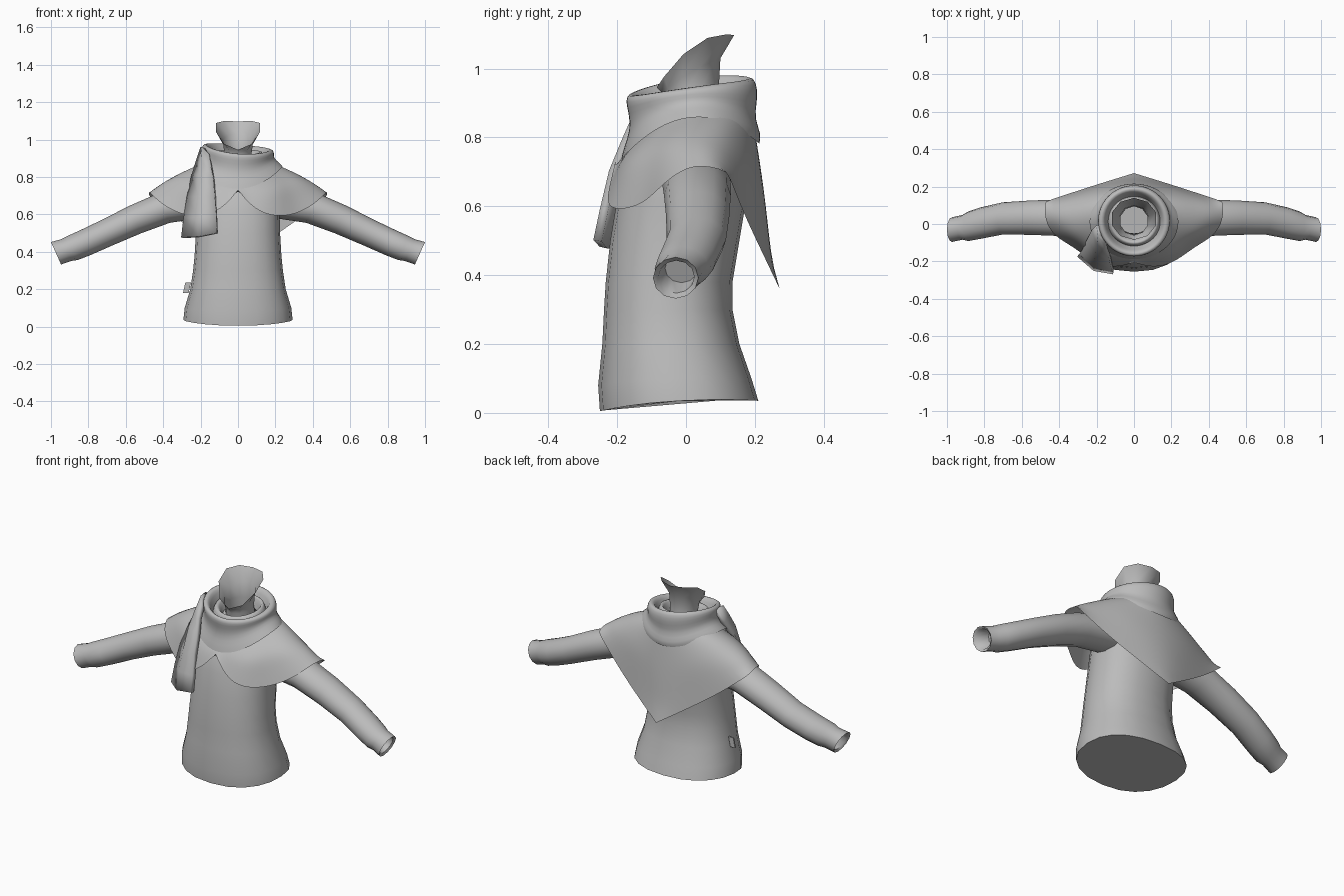
import bpy, bmesh, math
from mathutils import Vector

if "Cube" in bpy.data.objects:
    bpy.data.objects.remove(bpy.data.objects["Cube"])

cloth = bpy.data.materials.new("grey_cloth")
cloth.diffuse_color = (0.5, 0.5, 0.5, 1)
cloth.use_nodes = True
cloth.node_tree.nodes["Principled BSDF"].inputs["Base Color"].default_value = cloth.diffuse_color


def finish(name, bm, subdiv=0, angle=50):
    """Turn a bmesh into a smooth shaded object."""
    me = bpy.data.meshes.new(name)
    bmesh.ops.recalc_face_normals(bm, faces=bm.faces)
    bm.to_mesh(me)
    bm.free()
    me.materials.append(cloth)
    ob = bpy.data.objects.new(name, me)
    bpy.context.collection.objects.link(ob)
    if subdiv:
        mod = ob.modifiers.new("smooth", 'SUBSURF')
        mod.levels = mod.render_levels = subdiv
    bpy.ops.object.select_all(action='DESELECT')
    bpy.context.view_layer.objects.active = ob
    ob.select_set(True)
    if subdiv:
        bpy.ops.object.shade_smooth()
    else:
        bpy.ops.object.shade_smooth_by_angle(angle=math.radians(angle))
    return ob


def loft(rings, closed=True, cap_end=False):
    """Skin a list of equally long point rings."""
    bm = bmesh.new()
    rows = [[bm.verts.new(p) for p in r] for r in rings]
    n = len(rows[0])
    for a, b in zip(rows, rows[1:]):
        for i in range(n if closed else n - 1):
            j = (i + 1) % n
            bm.faces.new((a[i], a[j], b[j], b[i]))
    if cap_end:
        bm.faces.new(rows[-1])
    return bm


def oval(rx, yf, yb, zf, zs, zb, n=24, power=1.0, tilt=0.0):
    """Ring with its own front, side and back heights, starting at the front."""
    pts = []
    for i in range(n):
        t = 2 * math.pi * i / n
        c, s = math.cos(t), math.sin(t)
        z = zs + c * (zf - zb) / 2 + c * c * ((zf + zb) / 2 - zs)
        x = rx * math.copysign(abs(s) ** power, s)
        y = (yf + yb) / 2 - (yb - yf) / 2 * math.copysign(abs(c) ** power, c)
        pts.append((x, y, z - tilt * x))
    return pts


# Torso, top to closed hem: half width, front y, back y, front z, side z, back z
torso = [(.078, -.05, .1, .89, .89, .89), (.12, -.07, .12, .86, .86, .86),
         (.2, -.125, .17, .79, .79, .79), (.23, -.172, .185, .71, .71, .71),
         (.222, -.2, .175, .62, .62, .62), (.225, -.22, .155, .5, .5, .5),
         (.232, -.233, .135, .38, .38, .38), (.24, -.238, .135, .3, .3, .3),
         (.255, -.243, .155, .2, .2, .2), (.285, -.255, .19, .08, .10, .10),
         (.292, -.25, .21, .005, .035, .035)]
finish("torso", loft([oval(*r, n=20, power=.88) for r in torso], cap_end=True))

# Neck: a tube cut on a steep slope and flaring out at the back
neck = [(.082, -.055, .1, .86, .86, .86), (.076, -.06, .095, .91, .93, .94),
        (.083, -.07, .1, .93, .99, 1.03), (.124, -.085, .14, .945, 1.07, 1.097)]
finish("neck", loft([oval(*r, n=10) for r in neck]))

# Rolled cowl around the neck, a little higher on the left
cowl = [(.24, -.19, .215, .735, .86, .78), (.225, -.182, .222, .77, .875, .805),
        (.195, -.163, .2, .82, .9, .855), (.193, -.168, .208, .87, .925, .9),
        (.195, -.178, .21, .905, .95, .94), (.183, -.17, .2, .925, .96, .974),
        (.16, -.15, .175, .925, .96, .974), (.145, -.13, .155, .88, .92, .92),
        (.13, -.11, .14, .85, .88, .88)]
tilts = [0, 0, 0, .04, .08, .08, .08, .05, 0]
finish("cowl", loft([oval(*r, tilt=k) for r, k in zip(cowl, tilts)]), 1)
fold = [(.145, -.12, .15, .88, .9, .9), (.13, -.11, .14, .92, .94, .95),
        (.11, -.09, .125, .91, .935, .945), (.09, -.07, .11, .87, .88, .88)]
finish("cowl_inner_fold", loft([oval(*r, n=20) for r in fold]), 1)

# Shoulder cape: half hem and half shoulder line, from front centre to back centre
hem = [(0, -.205, .73), (.055, -.222, .66), (.13, -.232, .605), (.225, -.2, .587),
       (.325, -.12, .605), (.43, -.065, .67), (.48, .025, .73), (.475, .12, .70),
       (.34, .165, .585), (.18, .217, .475), (0, .272, .36)]
mid = [(0, -.168, .755), (.06, -.183, .745), (.14, -.185, .73), (.21, -.158, .74),
       (.27, -.1, .765), (.335, -.045, .79), (.355, .035, .805), (.34, .115, .785),
       (.25, .175, .735), (.13, .213, .685), (0, .23, .65)]


def mirrored(half):
    return half + [(-x, y, z) for x, y, z in half[-2:0:-1]]


def blend(a, b, f, lift=0):
    return [tuple(Vector(p).lerp(Vector(q), f) + Vector((0, 0, lift)))
            for p, q in zip(a, b)]


hem, mid = mirrored(hem), mirrored(mid)
top = oval(.18, -.12, .195, .81, .875, .86, n=len(hem))
bm = loft([top, blend(top, mid, .5, .006), mid, blend(mid, hem, .5, .006), hem])
crease = bm.verts.layers.float.new("crease_vert")
bm.verts.ensure_lookup_table()
for k, sharp in ((0, 1), (7, .5), (10, 1), (13, .5)):
    bm.verts[4 * len(hem) + k][crease] = sharp
finish("shoulder_cape", bm, 2)

# Sleeves: centre x, y, z, then half depth and half height
sleeve = [(.18, .03, .67, .1, .09), (.4, .033, .632, .097, .085), (.55, .034, .572, .092, .08),
          (.7, .03, .502, .086, .074), (.82, .005, .447, .084, .072),
          (.885, -.012, .42, .079, .07), (.918, -.018, .409, .066, .064),
          (.973, -.03, .392, .066, .066), (.965, -.028, .395, .052, .052),
          (.9, -.013, .42, .048, .046)]
up = Vector((.41, 0, .91))
for side, sx in (("right", 1), ("left", -1)):
    rings = []
    for x, y, z, ry, rz in sleeve:
        ring = []
        for i in range(12):
            t = 2 * math.pi * i / 12
            p = Vector((x, y, z)) + up * rz * math.cos(t) + Vector((0, ry * math.sin(t), 0))
            ring.append((sx * p.x, p.y, p.z))
        rings.append(ring)
    finish(side + "_sleeve", loft(rings, cap_end=True))

# Hanging scarf end: outer edge, middle and inner edge down its length
tail = [[(-.19, -.005, .955), (-.182, -.06, .955), (-.155, -.1, .925)],
        [(-.215, -.03, .88), (-.19, -.1, .89), (-.145, -.14, .87)],
        [(-.24, -.075, .8), (-.2, -.145, .81), (-.13, -.175, .79)],
        [(-.265, -.125, .69), (-.205, -.19, .69), (-.122, -.212, .7)],
        [(-.283, -.15, .58), (-.21, -.22, .58), (-.114, -.238, .59)],
        [(-.296, -.165, .475), (-.21, -.24, .48), (-.11, -.257, .5)]]
scarf = finish("scarf_end", loft(tail, closed=False))
thick = scarf.modifiers.new("thickness", 'SOLIDIFY')
thick.thickness = .025
thick.offset = 0

# Small side tag
bm = bmesh.new()
bmesh.ops.create_cube(bm, size=1)
for v in bm.verts:
    v.co = Vector((-.273 + v.co.x * .03 + v.co.z * .012, -.03 + v.co.y * .008, .207 + v.co.z * .055))
finish("side_tag", bm)
